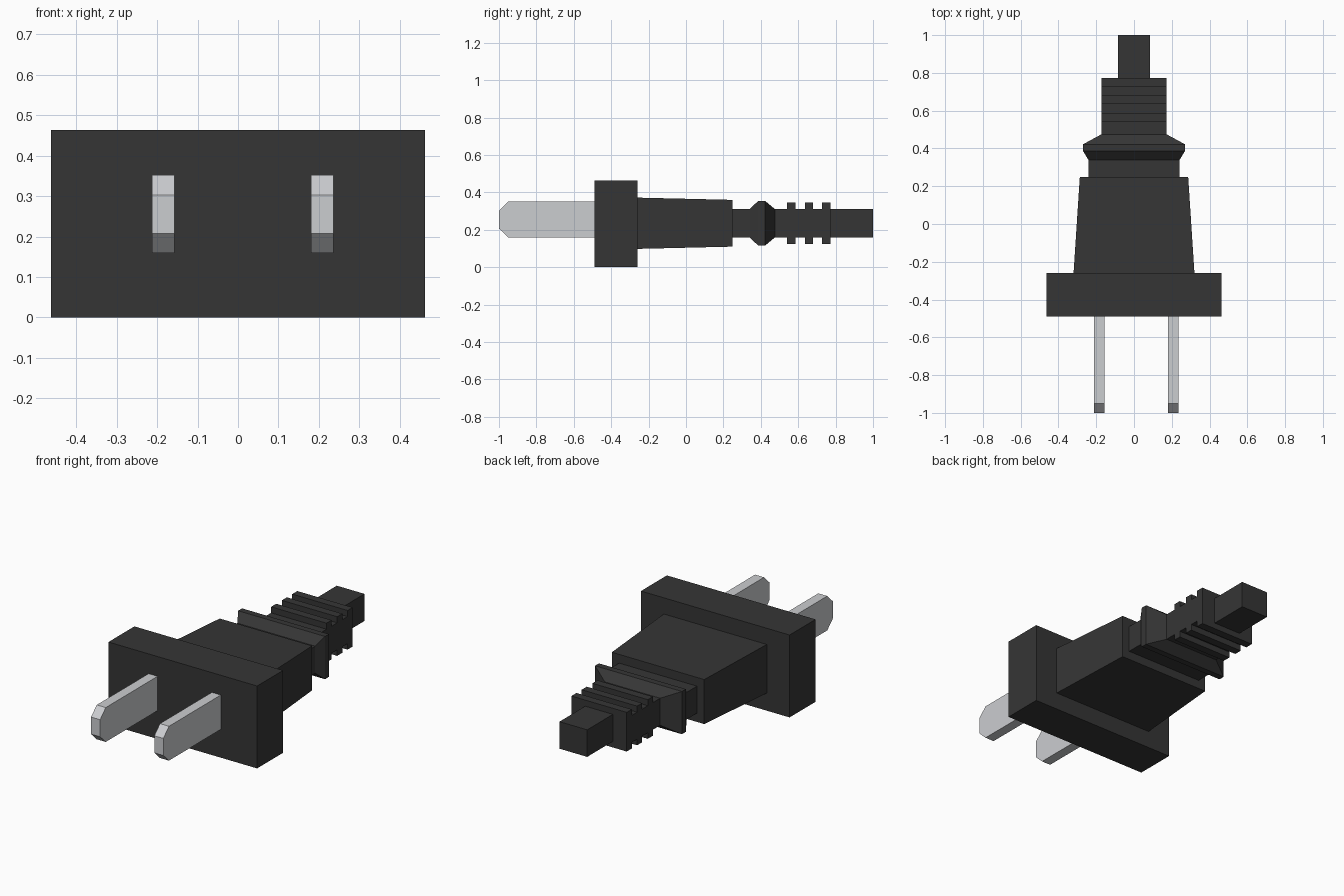
import bpy, bmesh

if "Cube" in bpy.data.objects:
    bpy.data.objects.remove(bpy.data.objects["Cube"])

ZC = 0.235  # height of the plug's long axis


def material(name, rgb):
    m = bpy.data.materials.new(name)
    m.diffuse_color = (*rgb, 1)
    m.use_nodes = True
    m.node_tree.nodes["Principled BSDF"].inputs["Base Color"].default_value = m.diffuse_color
    return m


black = material("black_rubber", (0.036, 0.036, 0.036))
metal = material("pale_metal", (0.60, 0.61, 0.63))


def finish(name, bm, mat):
    bmesh.ops.recalc_face_normals(bm, faces=bm.faces)
    me = bpy.data.meshes.new(name)
    bm.to_mesh(me)
    bm.free()
    me.materials.append(mat)
    ob = bpy.data.objects.new(name, me)
    bpy.context.collection.objects.link(ob)
    return ob


def loft(name, sections, mat=black):
    """Rectangular sections along y: (y, half_width, z_low, z_high)."""
    bm = bmesh.new()
    rings = [[bm.verts.new(p) for p in
              ((-w, y, lo), (w, y, lo), (w, y, hi), (-w, y, hi))]
             for y, w, lo, hi in sections]
    for a, b in zip(rings, rings[1:]):
        for i in range(4):
            j = (i + 1) % 4
            bm.faces.new((a[i], a[j], b[j], b[i]))
    bm.faces.new(rings[0])
    bm.faces.new(rings[-1])
    return finish(name, bm, mat)


def extrude_x(name, profile, x0, x1, mat):
    """Side profile of (y, z) points pulled from x0 to x1."""
    bm = bmesh.new()
    face = bm.faces.new([bm.verts.new((x0, y, z)) for y, z in profile])
    ext = bmesh.ops.extrude_face_region(bm, geom=[face])
    verts = [v for v in ext["geom"] if isinstance(v, bmesh.types.BMVert)]
    bmesh.ops.translate(bm, vec=(x1 - x0, 0, 0), verts=verts)
    return finish(name, bm, mat)


# Face plate and tapered grip
loft("face_plate", [(-0.49, 0.462, 0, 0.463), (-0.26, 0.462, 0, 0.463)])
loft("grip", [(-0.26, 0.32, 0.098, 0.372), (0.248, 0.287, 0.11, 0.36)])

# Neck with flared collar
lo, hi = 0.159, 0.311
loft("neck_collar", [(0.248, 0.242, lo, hi), (0.34, 0.242, lo, hi),
                     (0.387, 0.27, 0.115, 0.355), (0.422, 0.27, 0.115, 0.355),
                     (0.475, 0.172, lo, hi)])

# Ribbed strain relief: one side outline with three raised ribs
top = [(0.475, hi - ZC)]
for y in (0.54, 0.635, 0.727):
    top += [(y, hi - ZC), (y, 0.11), (y + 0.045, 0.11), (y + 0.045, hi - ZC)]
outline = [(y, ZC + h) for y, h in top] + [(y, ZC - h) for y, h in reversed(top)]
extrude_x("strain_relief", outline, -0.172, 0.172, black)

# Cord stub
loft("cord", [(0.772, 0.086, lo, hi), (1.0, 0.086, lo, hi)])

# Two blades with chamfered tips
blade = [(-0.488, 0.159), (-0.95, 0.159), (-1.0, 0.207),
         (-1.0, 0.303), (-0.95, 0.352), (-0.488, 0.352)]
for name, x in (("left_blade", -0.185), ("right_blade", 0.208)):
    extrude_x(name, blade, x - 0.028, x + 0.028, metal)
